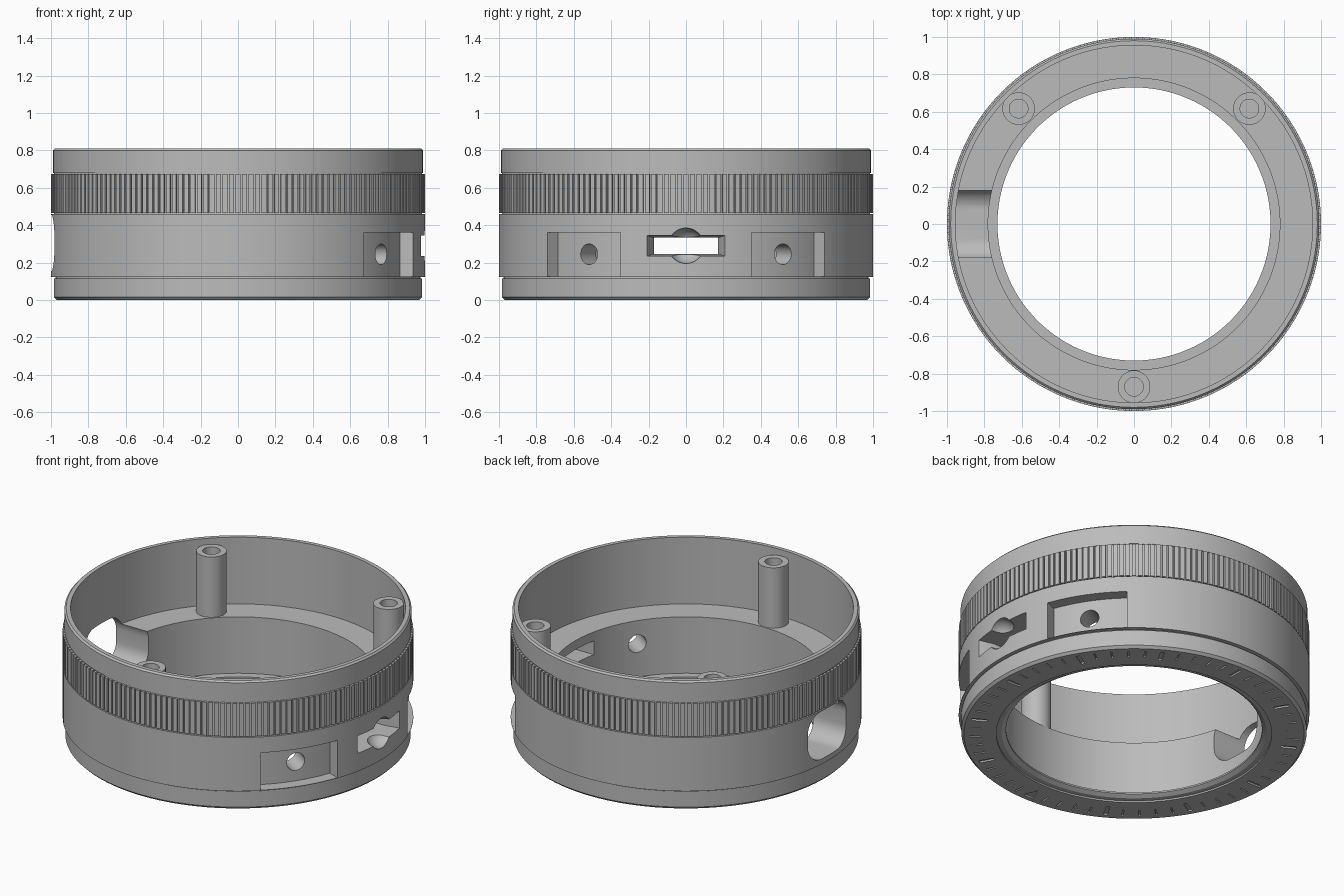
import bpy
import bmesh
from math import sin, cos, pi, radians
from mathutils import Matrix, Vector

default = bpy.data.objects.get("Cube")
if default:
    bpy.data.objects.remove(default, do_unlink=True)

grey = bpy.data.materials.new("satin_grey")
grey.use_nodes = True
grey.diffuse_color = (0.5, 0.5, 0.5, 1)
grey.node_tree.nodes["Principled BSDF"].inputs["Base Color"].default_value = (0.5, 0.5, 0.5, 1)


def polar(r, a, z):
    return Vector((r * cos(a), r * sin(a), z))


def loft(bm, sections, closed=False):
    """Skin equal-length loops of points, capping the ends unless closed."""
    rings = [[bm.verts.new(p) for p in s] for s in sections]
    n = len(rings[0])
    pairs = list(zip(rings, rings[1:]))
    if closed:
        pairs.append((rings[-1], rings[0]))
    for a, b in pairs:
        for i in range(n):
            j = (i + 1) % n
            bm.faces.new((a[i], a[j], b[j], b[i]))
    if not closed:
        bm.faces.new(rings[0][::-1])
        bm.faces.new(rings[-1])


def lathe(bm, profile, steps, centre=(0, 0, 0)):
    c = Vector(centre)
    loft(bm, [[c + polar(r, 2 * pi * i / steps, z) for r, z in profile]
              for i in range(steps)], closed=True)


def arc_block(bm, r0, r1, mid, half, z0, z1, steps=1):
    """Block bounded by two radii, two angles and two heights."""
    corners = ((r0, z0), (r1, z0), (r1, z1), (r0, z1))
    loft(bm, [[polar(r, mid - half + 2 * half * i / steps, z) for r, z in corners]
              for i in range(steps + 1)])


def make(name, bm):
    bmesh.ops.recalc_face_normals(bm, faces=bm.faces)
    mesh = bpy.data.meshes.new(name)
    bm.to_mesh(mesh)
    bm.free()
    mesh.materials.append(grey)
    obj = bpy.data.objects.new(name, mesh)
    bpy.context.collection.objects.link(obj)
    return obj


def cut(obj, bm):
    """Subtract a temporary cutter and keep the resulting mesh."""
    cutter = make("cutter", bm)
    cutter.hide_render = True
    mod = obj.modifiers.new("cut", "BOOLEAN")
    mod.operation = "DIFFERENCE"
    mod.solver = "EXACT"
    mod.object = cutter
    graph = bpy.context.evaluated_depsgraph_get()
    result = bpy.data.meshes.new_from_object(obj.evaluated_get(graph))
    obj.modifiers.clear()
    obj.data = result
    bpy.data.objects.remove(cutter, do_unlink=True)


def smooth(obj):
    bpy.ops.object.select_all(action="DESELECT")
    obj.select_set(True)
    bpy.context.view_layer.objects.active = obj
    bpy.ops.object.shade_smooth_by_angle(angle=radians(30))


# Stepped housing ring
bm = bmesh.new()
lathe(bm, [(.73, .025), (.755, .01), (.785, .01), (.785, 0), (.97, 0), (.985, .015),
           (.985, .114), (.975, .114), (.975, .122), (1, .122), (1, .46), (.985, .46),
           (.985, .68), (.99, .68), (.99, .80), (.98, .81), (.955, .81), (.955, .39),
           (.78, .39), (.78, .035), (.73, .035)], 192)
housing = make("housing", bm)

# Two curved side pockets
bm = bmesh.new()
for side in (-1, 1):
    arc_block(bm, .925, 1.05, side * radians(34.1), radians(13.6), .125, .36, 16)
cut(housing, bm)

# Round hole through each pocket
bm = bmesh.new()
for side in (-1, 1):
    a = side * radians(34.1)
    place = (Matrix.Translation(polar(.85, a, .245)) @ Matrix.Rotation(a, 4, "Z")
             @ Matrix.Rotation(pi / 2, 4, "Y"))
    bmesh.ops.create_cone(bm, cap_ends=True, segments=32, radius1=.055, radius2=.055,
                          depth=.3, matrix=place)
cut(housing, bm)

# Tapered slot between the pockets
bm = bmesh.new()
loft(bm, [[Vector((x, sy * w, .29 + sz * h)) for sy, sz in ((-1, -1), (1, -1), (1, 1), (-1, 1))]
          for x, w, h in ((.6, .17, .043), (.9, .17, .043), (.98, .21, .055), (1.1, .21, .055))])
cut(housing, bm)

# Round finger relief over the slot
bm = bmesh.new()
bmesh.ops.create_uvsphere(bm, u_segments=32, v_segments=16, radius=.095,
                          matrix=Matrix.Translation((1, 0, .29)))
cut(housing, bm)

# Rounded opening on the opposite side
bm = bmesh.new()
outline = []
for k, (sy, sz) in enumerate(((1, 1), (-1, 1), (-1, -1), (1, -1))):
    for i in range(9):
        a = (k + i / 8) * pi / 2
        outline.append((sy * .08 + .11 * cos(a), .305 + sz * .04 + .11 * sin(a)))
loft(bm, [[Vector((x, y, z)) for y, z in outline] for x in (-1.1, -.6)])
cut(housing, bm)

# Engraved dial marks on the underside, with a pointer at the front
bm = bmesh.new()
for i in range(1, 60):
    major = i % 5 == 0
    arc_block(bm, .85 if major else .875, .94, radians(6 * i - 90),
              .012 if major else .005, -.02, .01)
loft(bm, [[Vector((x, y, z)) for x, y in ((-.035, -.94), (.035, -.94), (0, -.85))]
          for z in (-.02, .01)])
cut(housing, bm)
smooth(housing)

# Knurled grip band
bm = bmesh.new()
teeth = 180
for i in range(teeth):
    arc_block(bm, .97, 1, 2 * pi * i / teeth, .72 * pi / teeth, .466, .674)
make("grip_band", bm)

# Hollow screw posts standing on the inner ledge
for name, x, y in (("front_post", 0, -.87), ("back_left_post", .617, .617),
                   ("back_right_post", -.617, .617)):
    bm = bmesh.new()
    lathe(bm, [(.087, .38), (.087, .77), (.05, .77), (.05, .42), (.001, .42), (.001, .38)],
          40, (x, y, 0))
    smooth(make(name, bm))
